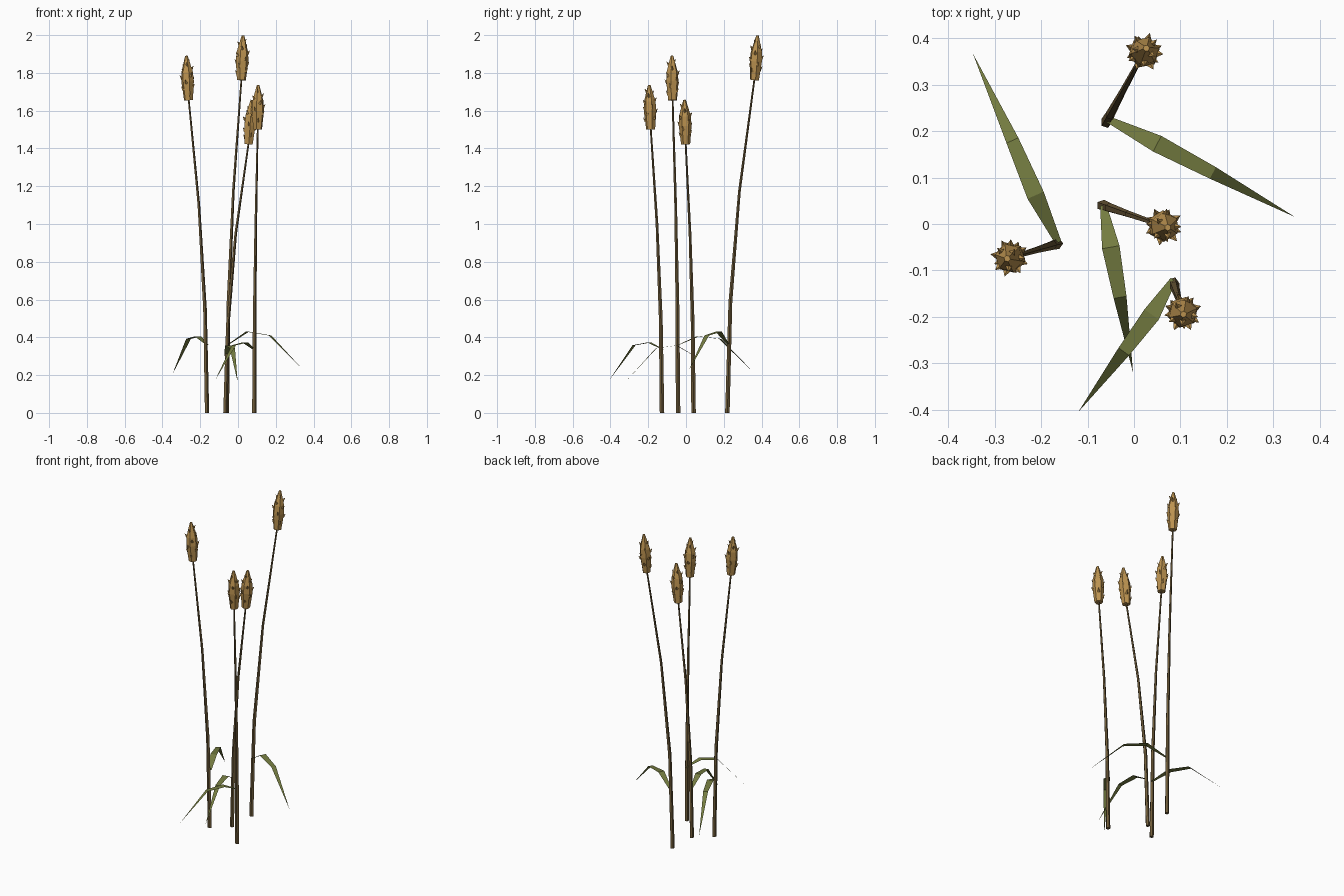
import bpy, bmesh, math
from mathutils import Vector, Matrix

if "Cube" in bpy.data.objects:
    bpy.data.objects.remove(bpy.data.objects["Cube"])


def material(name, rgb):
    m = bpy.data.materials.new(name)
    m.diffuse_color = (*rgb, 1)
    m.use_nodes = True
    m.node_tree.nodes["Principled BSDF"].inputs["Base Color"].default_value = m.diffuse_color
    return m


STEM = material("dry stem brown", (0.16, 0.107, 0.042))
HEAD = material("golden seed", (0.50, 0.29, 0.08))
LEAF = material("leaf olive", (0.175, 0.20, 0.052))


def finish(bm, name, mat, closed=True):
    if closed:
        bmesh.ops.recalc_face_normals(bm, faces=bm.faces)
    me = bpy.data.meshes.new(name)
    bm.to_mesh(me)
    bm.free()
    me.materials.append(mat)
    ob = bpy.data.objects.new(name, me)
    bpy.context.collection.objects.link(ob)


def loft(bm, centres, radii, sides, turn=None):
    """Join capped polygon rings along a path."""
    rings = []
    for c, r in zip(centres, radii):
        ring = []
        for i in range(sides):
            a = 2 * math.pi * i / sides
            p = Vector((r * math.cos(a), r * math.sin(a), 0))
            ring.append(bm.verts.new(c + (turn @ p if turn else p)))
        rings.append(ring)
    for lo, hi in zip(rings, rings[1:]):
        for i in range(sides):
            j = (i + 1) % sides
            bm.faces.new((lo[i], lo[j], hi[j], hi[i]))
    bm.faces.new(rings[0][::-1])
    bm.faces.new(rings[-1])


def stem(name, base, top):
    # bends outward with height
    pts = []
    for k in range(4):
        t = k / 3
        pts.append(Vector((base[0] + (top[0] - base[0]) * t * t,
                           base[1] + (top[1] - base[1]) * t * t, top[2] * t)))
    pts[-1].z += 0.01
    bm = bmesh.new()
    loft(bm, pts, (0.0125, 0.0105, 0.0075, 0.005), 5)
    finish(bm, name, STEM)
    return pts[-1] - pts[-2]


PROFILE = [(0, 0.024), (0.10, 0.034), (0.15, 0.031), (0.20, 0.017), (0.236, 0.007)]


def radius_at(h):
    for (h0, r0), (h1, r1) in zip(PROFILE, PROFILE[1:]):
        if h <= h1:
            return r0 + (r1 - r0) * (h - h0) / (h1 - h0)
    return PROFILE[-1][1]


def seed_head(name, pos, direction, spin):
    d = Vector((direction.x * 0.5, direction.y * 0.5, direction.z)).normalized()
    turn = d.to_track_quat('Z', 'Y').to_matrix() @ Matrix.Rotation(spin, 3, 'Z')
    pos = Vector(pos)
    bm = bmesh.new()
    loft(bm, [pos + d * h for h, r in PROFILE], [r for h, r in PROFILE], 6, turn)
    # small spikes in a spiral around the head
    count = 15
    for i in range(count):
        h = 0.035 + 0.165 * i / (count - 1)
        a = i * 2.4
        out = Vector((math.cos(a), math.sin(a), 0))
        axis = (out * 0.6 + Vector((0, 0, 0.8))).normalized()
        centre = out * (radius_at(h) - 0.004) + Vector((0, 0, h)) + axis * 0.009
        m = (Matrix.Translation(pos) @ turn.to_4x4() @ Matrix.Translation(centre)
             @ axis.to_track_quat('Z', 'Y').to_matrix().to_4x4())
        bmesh.ops.create_cone(bm, cap_ends=True, segments=4, radius1=0.009,
                              radius2=0, depth=0.025, matrix=m)
    finish(bm, name, HEAD)


def leaf(name, pts):
    # flat tapering blade, drooping to a point
    pts = [Vector(p) for p in pts]
    run = pts[-1] - pts[0]
    side = Vector((-run.y, run.x, 0)).normalized()
    bm = bmesh.new()
    rows = [(bm.verts.new(p + side * w), bm.verts.new(p - side * w))
            for p, w in zip(pts[:-1], (0.007, 0.019, 0.014))]
    tip = bm.verts.new(pts[-1])
    for a, b in zip(rows, rows[1:]):
        bm.faces.new((a[0], a[1], b[1], b[0]))
    bm.faces.new((rows[-1][0], rows[-1][1], tip))
    finish(bm, name, LEAF, closed=False)


# each plant: stem base, head base, leaf path
PLANTS = {
    "left": ((-0.165, -0.042), (-0.262, -0.071, 1.655),
             [(-0.163, -0.04, 0.36), (-0.212, 0.062, 0.405), (-0.262, 0.18, 0.392), (-0.347, 0.367, 0.205)]),
    "back": ((-0.06, 0.219), (0.018, 0.363, 1.762),
             [(-0.055, 0.225, 0.36), (0.05, 0.173, 0.43), (0.17, 0.11, 0.41), (0.347, 0.015, 0.225)]),
    "middle": ((-0.068, 0.04), (0.056, -0.002, 1.422),
               [(-0.066, 0.04, 0.305), (-0.05, -0.05, 0.357), (-0.03, -0.158, 0.342), (-0.002, -0.32, 0.165)]),
    "front": ((0.085, -0.127), (0.104, -0.187, 1.50),
              [(0.085, -0.12, 0.335), (0.038, -0.195, 0.373), (-0.022, -0.275, 0.358), (-0.12, -0.405, 0.175)]),
}
for i, (label, (base, top, blade)) in enumerate(PLANTS.items()):
    direction = stem(label + "_stem", base, top)
    seed_head(label + "_seed_head", top, direction, i * 0.7)
    leaf(label + "_leaf", blade)
